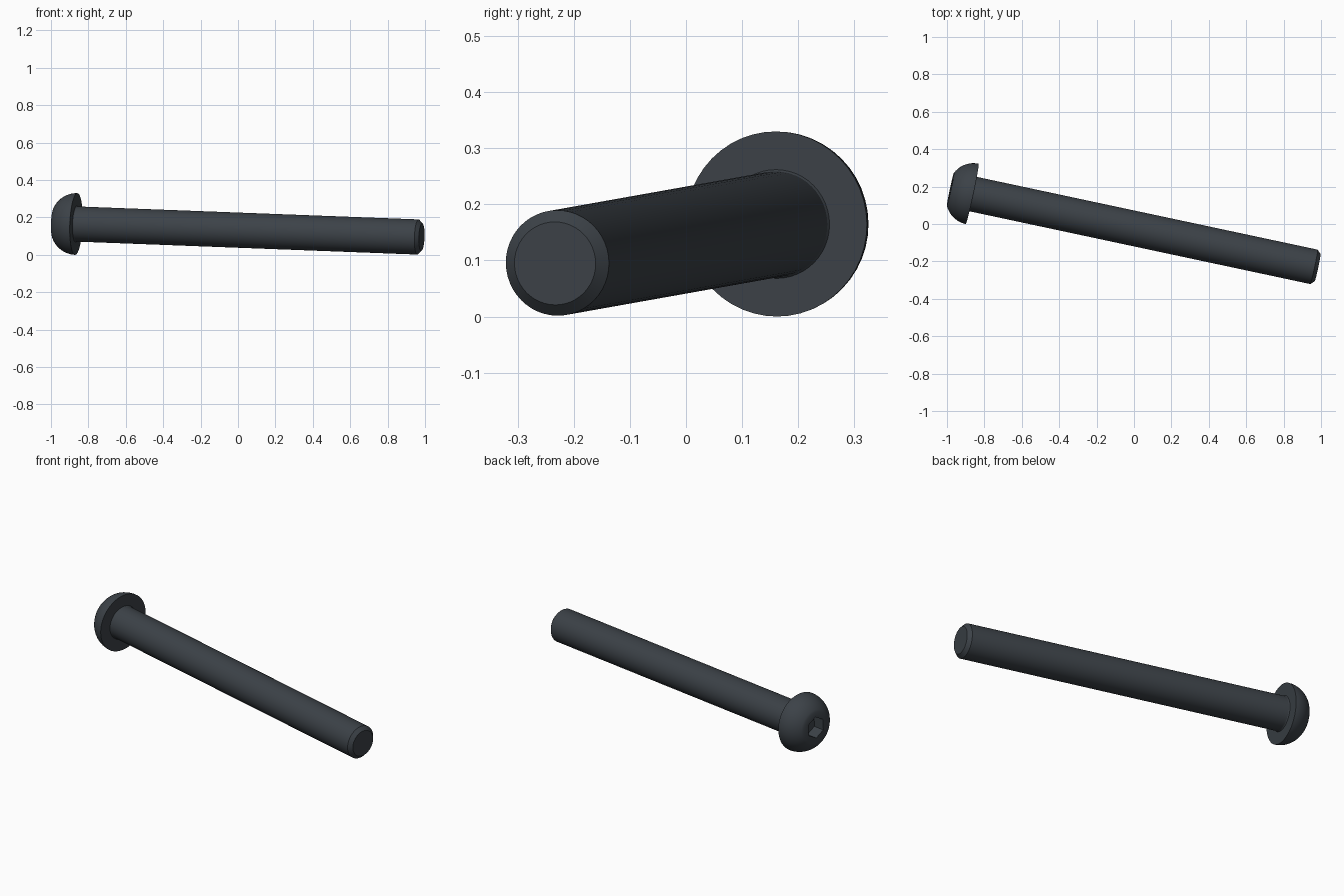
import bpy, bmesh, math
from mathutils import Vector, Matrix

cube = bpy.data.objects.get("Cube")
if cube:
    bpy.data.objects.remove(cube, do_unlink=True)

SEG = 48
HEAD_R, HEAD_H, FACE_R = 0.165, 0.119, 0.09
SHAFT_R, LENGTH, CHAMFER = 0.094, 1.89, 0.02
HEX_FLAT, HEX_DEPTH = 0.053, 0.07

# Bolt axis runs from the underside of the head to the tip
axis = Vector((1, -0.2135, -0.038))
pose = Matrix.Translation((-0.865, 0.161, 0.165)) @ axis.to_track_quat('Z', 'Y').to_matrix().to_4x4()

steel = bpy.data.materials.new("dark steel")
color = (0.045, 0.054, 0.064, 1)
steel.use_nodes = True
steel.diffuse_color = color
steel.node_tree.nodes["Principled BSDF"].inputs["Base Color"].default_value = color


def ring_point(i, z, r, hexagonal):
    a = math.tau * i / SEG
    if hexagonal:
        r /= math.cos(a % (math.pi / 3) - math.pi / 6)
    # turned so that a socket corner points up
    return (-r * math.sin(a), r * math.cos(a), z)


def lathe(name, rings):
    """Join rings of (height, radius, is_hexagon) and cap both ends."""
    bm = bmesh.new()
    loops = [[bm.verts.new(ring_point(i, *ring)) for i in range(SEG)] for ring in rings]
    for low, high in zip(loops, loops[1:]):
        for i in range(SEG):
            j = (i + 1) % SEG
            bm.faces.new((low[i], low[j], high[j], high[i]))
    bm.faces.new(loops[0])
    bm.faces.new(loops[-1])
    bmesh.ops.recalc_face_normals(bm, faces=bm.faces)
    mesh = bpy.data.meshes.new(name)
    bm.to_mesh(mesh)
    bm.free()
    mesh.materials.append(steel)
    obj = bpy.data.objects.new(name, mesh)
    bpy.context.collection.objects.link(obj)
    obj.matrix_world = pose
    bpy.ops.object.select_all(action='DESELECT')
    obj.select_set(True)
    bpy.context.view_layer.objects.active = obj
    bpy.ops.object.shade_smooth_by_angle(angle=math.radians(30))
    return obj


# Button head: circular dome arc, flat face, then the hexagonal socket
arc_c = (HEAD_R**2 - HEAD_H**2 - FACE_R**2) / (2 * (HEAD_R - FACE_R))
arc_r = HEAD_R - arc_c
end = math.asin(HEAD_H / arc_r)
dome = [(-arc_r * math.sin(end * k / 12), arc_c + arc_r * math.cos(end * k / 12), False)
        for k in range(13)]
socket = [(-HEAD_H, HEX_FLAT, True), (HEX_DEPTH - HEAD_H, HEX_FLAT, True)]
lathe("button_head", [(0, SHAFT_R * 0.9, False)] + dome + socket)

# Plain shaft with a small fillet at the head and a chamfered tip
lathe("shaft", [(-0.005, SHAFT_R + 0.003, False),
                (0, SHAFT_R + 0.003, False),
                (0.005, SHAFT_R, False),
                (LENGTH - CHAMFER, SHAFT_R, False),
                (LENGTH, SHAFT_R - CHAMFER, False)])
